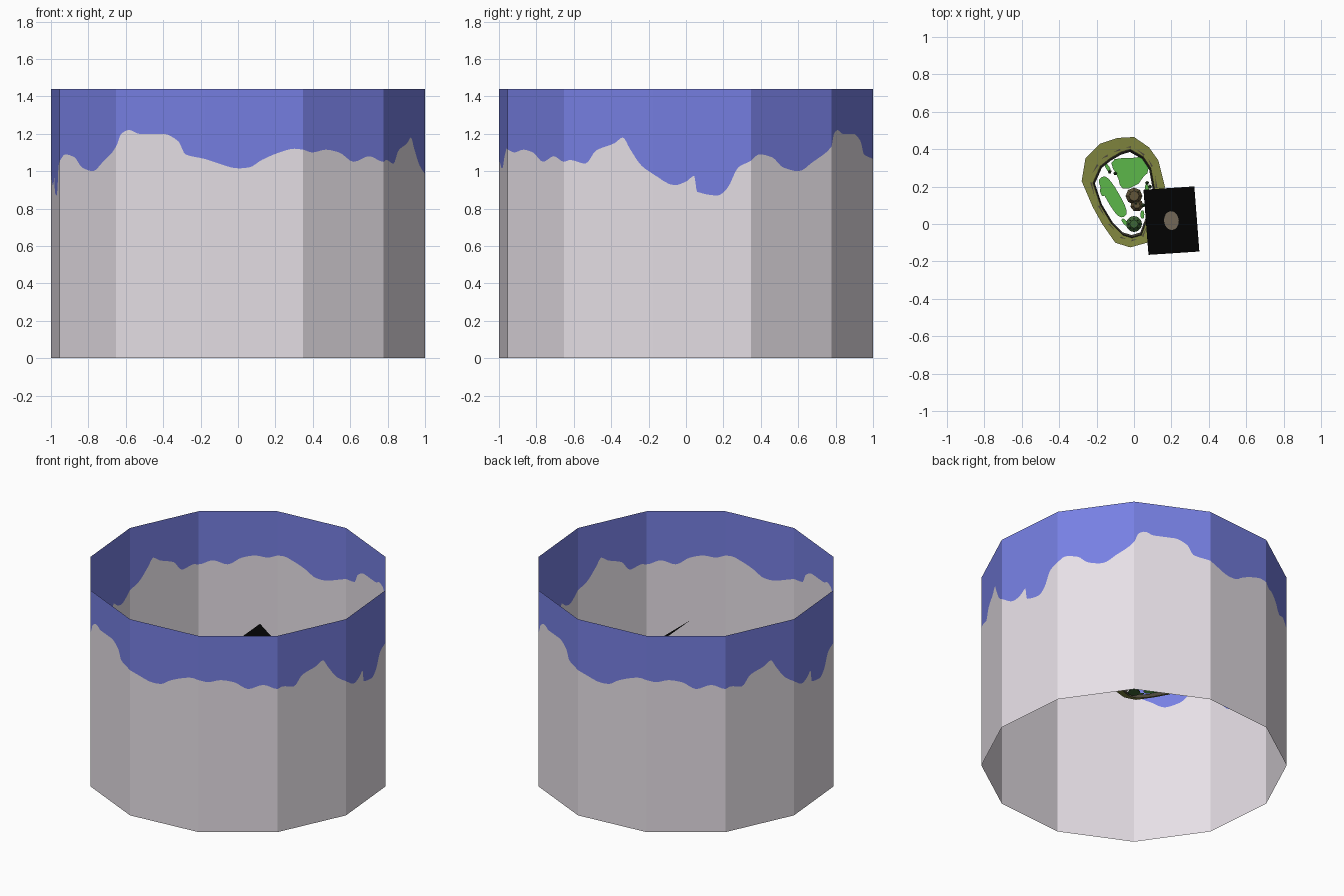
import bpy, bmesh, math, random
from mathutils import Vector

if "Cube" in bpy.data.objects:
    bpy.data.objects.remove(bpy.data.objects["Cube"])
random.seed(4)

def mat(name, srgb):
    m = bpy.data.materials.new(name)
    m.diffuse_color = [((c + .055) / 1.055) ** 2.4 if c > .04 else c / 12.92 for c in srgb] + [1]
    m.use_nodes = True
    m.node_tree.nodes["Principled BSDF"].inputs["Base Color"].default_value = m.diffuse_color
    return m

PALE = mat("pale haze", (.905, .88, .905))
BLUE = mat("sky blue", (.465, .5, .89))
OLIVE = mat("olive ground", (.51, .53, .25))
CLIFF = mat("dark cliff", (.3, .28, .23))
GREEN = mat("grass green", (.36, .72, .29))
TREE = mat("tree green", (.24, .4, .21))
ROCK = mat("brown rock", (.38, .33, .22))
BLACK = mat("black", (.025, .025, .025))
TAUPE = mat("taupe", (.58, .53, .45))

def finish(bm, name, mats):
    me = bpy.data.meshes.new(name)
    bm.to_mesh(me)
    bm.free()
    for m in mats:
        me.materials.append(m)
    ob = bpy.data.objects.new(name, me)
    bpy.context.collection.objects.link(ob)
    return ob

def bridge(bm, a, b, mi=0):
    n = len(a)
    for i in range(n):
        f = bm.faces.new((a[i], a[(i + 1) % n], b[(i + 1) % n], b[i]))
        f.material_index = mi

# --- Twelve-sided sky wall; the haze line repeats every six facets ---
R, TOP = 1.0154, 1.44
HAZE = [(0, .985), (.22, .925), (.34, .945), (.42, .975), (.45, .89), (.66, .87), (.76, .91),
        (.87, 1.02), (1, 1.055), (1.1, 1.09), (1.26, 1.075), (1.4, 1.02), (1.59, 1.0),
        (1.77, 1.05), (2, 1.13), (2.06, 1.2), (2.15, 1.22), (2.26, 1.2), (2.53, 1.2),
        (2.7, 1.16), (2.78, 1.09), (3, 1.065), (3.09, 1.05), (3.34, 1.015), (3.45, 1.02),
        (3.58, 1.06), (3.76, 1.1), (3.91, 1.12), (4, 1.115), (4.12, 1.1), (4.28, 1.115),
        (4.45, 1.1), (4.63, 1.05), (4.82, 1.08), (5, 1.05), (5.07, 1.06), (5.24, 1.04),
        (5.36, 1.11), (5.57, 1.15), (5.66, 1.18), (5.74, 1.12), (5.87, 1.03)]

def smooth_line(pts, period, steps=4):
    """Monotone cubic through a repeating line."""
    n = len(pts)
    q = pts + [(pts[0][0] + period, pts[0][1])]
    d = [(q[i + 1][1] - q[i][1]) / (q[i + 1][0] - q[i][0]) for i in range(n)]
    m = [0 if d[i - 1] * d[i] <= 0 else 2 * d[i - 1] * d[i] / (d[i - 1] + d[i]) for i in range(n)]
    out = []
    for i in range(n):
        (u0, h0), (u1, h1) = q[i], q[i + 1]
        w = u1 - u0
        for s in range(steps):
            t = s / steps
            h = ((2 * t**3 - 3 * t**2 + 1) * h0 + (t**3 - 2 * t**2 + t) * w * m[i]
                 + (3 * t**2 - 2 * t**3) * h1 + (t**3 - t**2) * w * m[(i + 1) % n])
            out.append((u0 + w * t, h))
    return out

def corner(k):
    a = math.radians(-10 + 30 * k)
    return Vector((R * math.cos(a), R * math.sin(a), 0))

bm = bmesh.new()
rows = [[], [], []]
for turn in (0, 6):
    for u, h in smooth_line(HAZE, 6):
        k = int(u)
        p = corner(turn + k).lerp(corner(turn + k + 1), u - k)
        for row, z in zip(rows, (0, h, TOP)):
            row.append(bm.verts.new((p.x, p.y, z)))
bridge(bm, rows[0], rows[1], 0)
bridge(bm, rows[1], rows[2], 1)
finish(bm, "sky_wall", [PALE, BLUE])

# --- Island: olive skirt and cliff ring, open in the middle ---
Z = .56
OUTER = [(0, .465), (-.09, .46), (-.18, .43), (-.26, .35), (-.28, .23), (-.22, .09), (-.17, 0),
         (-.1, -.1), (-.02, -.125), (.07, -.1), (.14, .05), (.165, .2), (.13, .34), (.08, .41)]
INNER = [(-.02, .40), (-.07, .385), (-.13, .35), (-.18, .31), (-.22, .22), (-.18, .1), (-.12, .0),
         (-.06, -.06), (-.01, -.075), (.04, -.06), (.08, .05), (.11, .19), (.09, .3), (.05, .36)]
CX, CY = -.05, .17

def loop(bm, pts, s, z):
    return [bm.verts.new((CX + (x - CX) * s, CY + (y - CY) * s, z)) for x, y in pts]

bm = bmesh.new()
loops = [loop(bm, OUTER, 1, Z + .025), loop(bm, INNER, 1, Z + .02),
         loop(bm, INNER, .98, Z + .03), loop(bm, INNER, .935, Z)]
for i, mi in enumerate((0, 1, 1)):
    bridge(bm, loops[i], loops[i + 1], mi)
finish(bm, "island_ground", [OLIVE, CLIFF])

# --- Dark cracks lying on the olive skirt ---
for i in range(14):
    (ax, ay), (bx, by) = INNER[i], OUTER[i]
    nx, ny = INNER[(i + 1) % 14]
    p = Vector((ax, ay, Z + .026)).lerp(Vector((bx, by, Z + .026)), random.uniform(.15, .3))
    q = p.lerp(Vector((nx, ny, Z + .026)), .6) + Vector((bx - ax, by - ay, 0)) * .2
    side = Vector((bx - ax, by - ay, 0)).normalized() * .005
    bm = bmesh.new()
    bm.faces.new([bm.verts.new(v) for v in (p - side, q, p + side)])
    finish(bm, f"ground_crack_{i}", [CLIFF])

# --- Grass infields: flat plates inside the ring ---
def patch(name, cx, cy, rx, ry, turn, m, z=Z + .004, n=18, wob=.0):
    bm = bmesh.new()
    vs = []
    t = math.radians(turn)
    for i in range(n):
        a = 2 * math.pi * i / n
        s = 1 + wob * math.sin(3 * a + 1)
        # squared-off ellipse
        x = rx * s * math.copysign(abs(math.cos(a)) ** .7, math.cos(a))
        y = ry * s * math.copysign(abs(math.sin(a)) ** .7, math.sin(a))
        vs.append(bm.verts.new((cx + x * math.cos(t) - y * math.sin(t),
                                cy + x * math.sin(t) + y * math.cos(t), z)))
    bm.faces.new(vs)
    finish(bm, name, [m])

patch("long_infield", -.113, .145, .122, .036, -60, GREEN)
patch("wide_infield", -.02, .285, .09, .078, 15, GREEN, wob=.18)
for i, (x, y, a) in enumerate([(-.14, .3, 30), (.07, .19, 10), (-.05, .01, 40),
                               (-.17, .17, 20), (-.09, .32, 60), (.045, .05, 0)]):
    patch(f"small_grass_{i}", x, y, .01, .022, a, GREEN, n=10)

# --- Mounds: rocks in the middle and a wooded knoll near the tip ---
def cone(name, x, y, r, h, m, n=7, r2=0.3, z=Z):
    bm = bmesh.new()
    bmesh.ops.create_cone(bm, cap_ends=True, segments=n, radius1=r, radius2=r * r2, depth=h)
    for v in bm.verts:
        v.co += Vector((x, y, z + h / 2))
    return finish(bm, name, [m])

cone("middle_rock", 0, .15, .045, .03, ROCK, 8, .6)
cone("middle_rock_low", .015, .1, .035, .02, ROCK, 7, .5)
cone("wooded_knoll", 0, 0, .043, .025, TREE, 12, .5)

# --- Small trees ---
for i in range(8):
    a = i * math.pi / 4
    cone(f"knoll_tree_{i}", .028 * math.cos(a), .028 * math.sin(a), .009, .03, TREE, 5, 0)
for i, (x, y) in enumerate([(-.02, .16), (.02, .17), (.01, .11), (-.1, .27), (-.13, .28),
                            (.07, .22), (.085, .2), (.05, .1)]):
    cone(f"tree_{i}", x, y, .011, .04, TREE, 5, 0)

# --- Tilted black square with a round taupe centre ---
C = Vector((.2, .018, .905))
E1, E2 = Vector((.136, .009, -.11)), Vector((-.0135, .174, 0))
bm = bmesh.new()
disc, edge = [], []
for i in range(16):
    c, s = math.cos(i * math.pi / 8), math.sin(i * math.pi / 8)
    k = max(abs(c), abs(s))
    disc.append(bm.verts.new(C + (E1 * c + E2 * s) * .29))
    edge.append(bm.verts.new(C + (E1 * c + E2 * s) / k))
bridge(bm, edge, disc, 0)
bm.faces.new(disc).material_index = 1
finish(bm, "tilted_panel", [BLACK, TAUPE])
